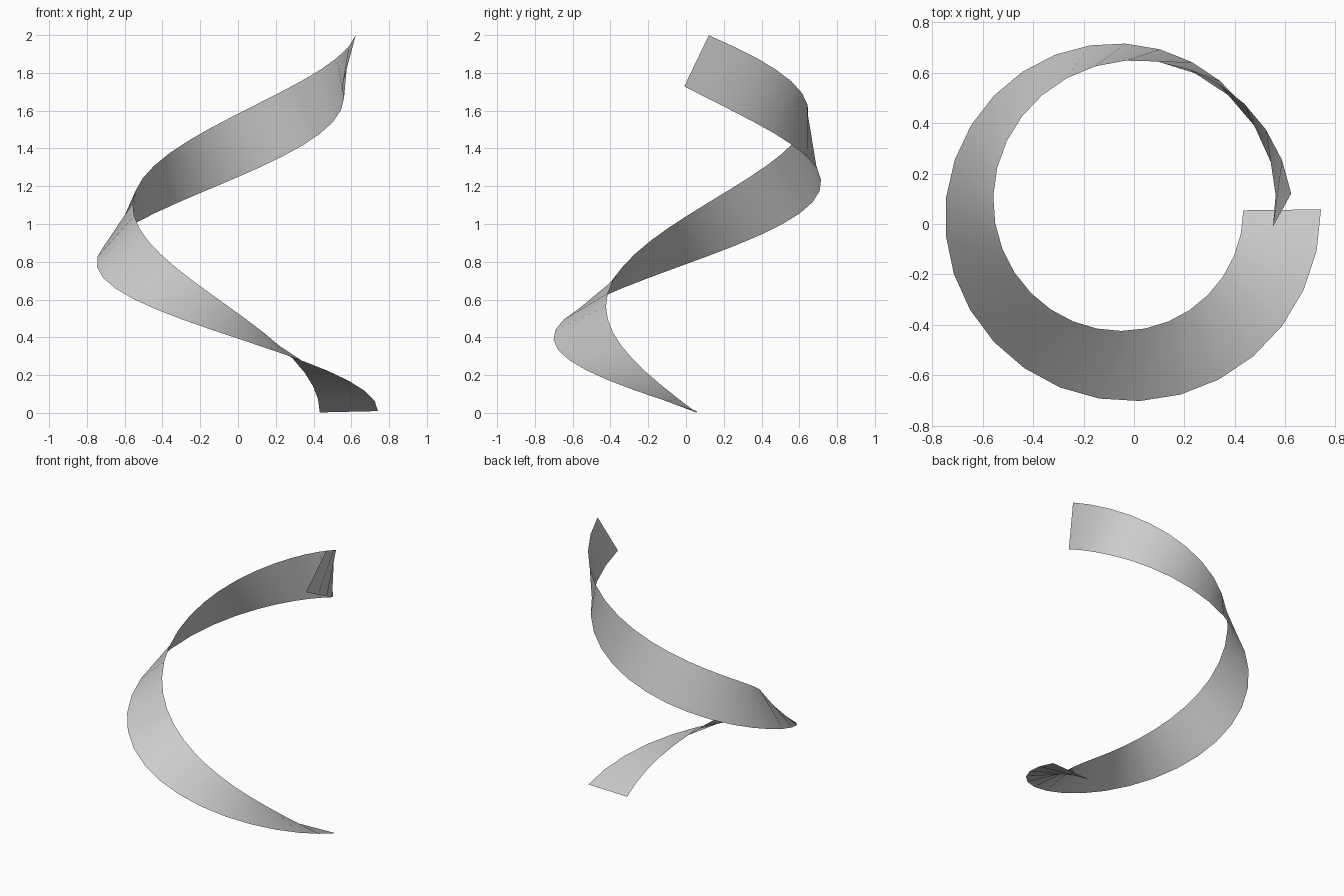
import bpy, bmesh
from math import radians, sin, cos, tau
from mathutils import Vector

cube = bpy.data.objects.get("Cube")
if cube:
    bpy.data.objects.remove(cube, do_unlink=True)

RADIUS, WIDTH, SEGMENTS = 0.617, 0.308, 30
BOTTOM, TOP = 0.006, 1.864
AXIS = Vector((-0.03, 0.056, 0))
TWIST_START, TWIST_END = radians(181.5), radians(76.5)

# Plain grey finish
grey = bpy.data.materials.new("light grey")
grey.use_nodes = True
colour = (0.6, 0.6, 0.6, 1)
grey.diffuse_color = colour
grey.node_tree.nodes["Principled BSDF"].inputs["Base Color"].default_value = colour


def cross_section(t):
    """Both edge points of the ribbon at fraction t of its single turn."""
    angle = -tau * t
    radial = Vector((cos(angle), sin(angle), 0))
    rise = (TOP - BOTTOM) / (tau * RADIUS)
    tangent = Vector((sin(angle), -cos(angle), rise)).normalized()
    upward = tangent.cross(radial)
    if upward.z < 0:
        upward.negate()
    centre = AXIS + radial * RADIUS + Vector((0, 0, BOTTOM + (TOP - BOTTOM) * t))
    twist = TWIST_START + (TWIST_END - TWIST_START) * t
    half = (radial * cos(twist) + upward * sin(twist)) * WIDTH / 2
    return centre + half, centre - half


# Twisting helical ribbon, a single open sheet
bm = bmesh.new()
rows = [[bm.verts.new(p) for p in cross_section(i / SEGMENTS)]
        for i in range(SEGMENTS + 1)]
for (a, b), (c, d) in zip(rows, rows[1:]):
    bm.faces.new((a, b, d, c)).smooth = True
mesh = bpy.data.meshes.new("spiral_ribbon")
bm.to_mesh(mesh)
bm.free()
mesh.materials.append(grey)
ribbon = bpy.data.objects.new("spiral_ribbon", mesh)
bpy.context.collection.objects.link(ribbon)
